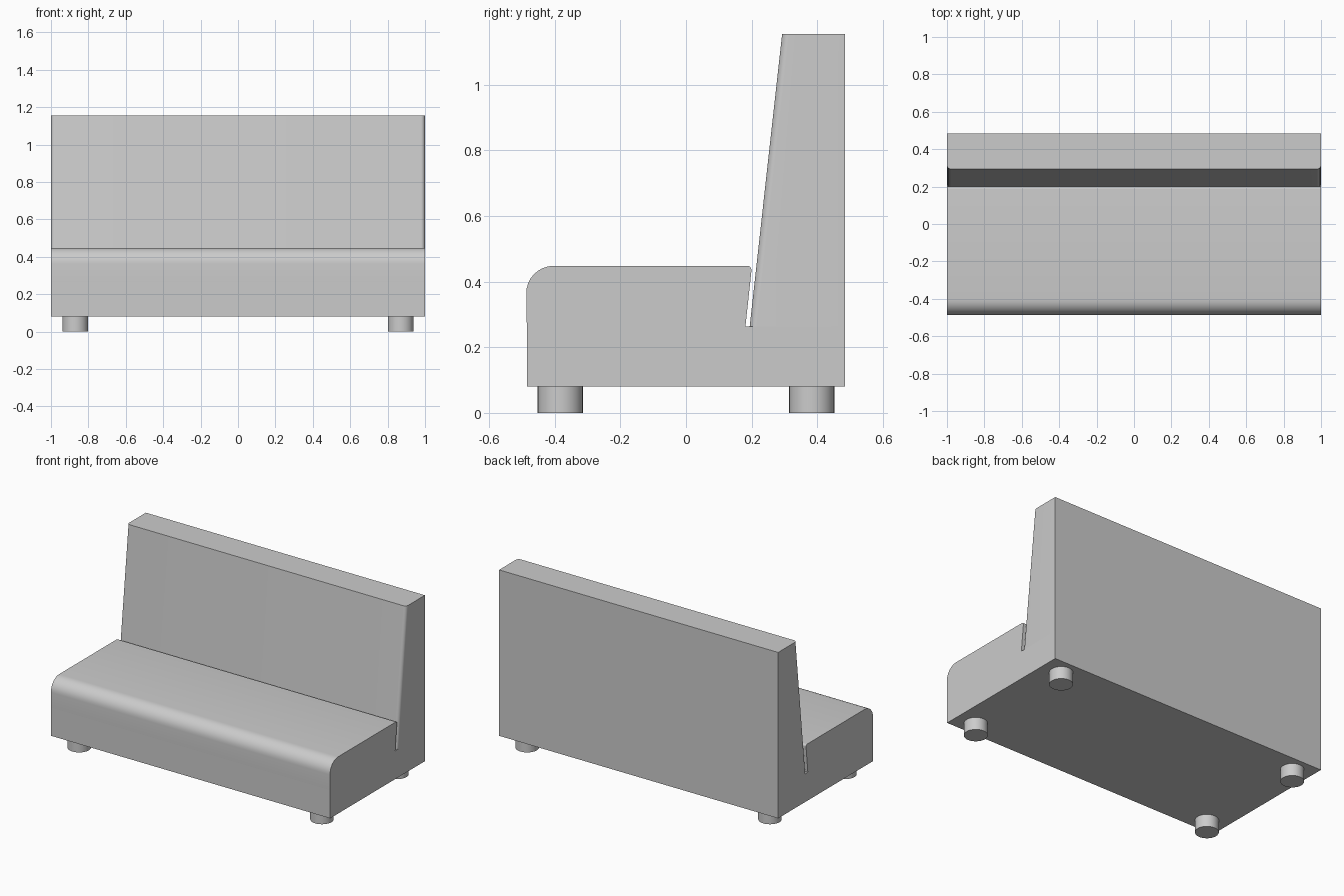
import bpy, bmesh, math

cube = bpy.data.objects.get("Cube")
if cube:
    bpy.data.objects.remove(cube, do_unlink=True)

GREY = (0.6, 0.6, 0.6, 1)
fabric = bpy.data.materials.new("light_grey")
fabric.use_nodes = True
fabric.diffuse_color = GREY
fabric.node_tree.nodes["Principled BSDF"].inputs["Base Color"].default_value = GREY

HALF = 1.0


def finish(obj):
    obj.data.materials.append(fabric)
    bpy.ops.object.select_all(action="DESELECT")
    obj.select_set(True)
    bpy.context.view_layer.objects.active = obj
    bpy.ops.object.shade_smooth_by_angle(angle=math.radians(35))


def extruded(name, profile, rounds):
    """Extrude a (y, z) profile across x; rounds is a list of (edge test, radius)."""
    bm = bmesh.new()
    face = bm.faces.new([bm.verts.new((-HALF, y, z)) for y, z in profile])
    new = bmesh.ops.extrude_face_region(bm, geom=[face])["geom"]
    for v in (g for g in new if isinstance(g, bmesh.types.BMVert)):
        v.co.x = HALF
    bmesh.ops.recalc_face_normals(bm, faces=bm.faces)
    for test, radius in rounds:
        edges = [e for e in bm.edges if test(e.verts[0].co, e.verts[1].co)]
        bmesh.ops.bevel(bm, geom=edges, offset=radius, segments=8,
                        profile=0.5, affect="EDGES")
    mesh = bpy.data.meshes.new(name)
    bm.to_mesh(mesh)
    bm.free()
    obj = bpy.data.objects.new(name, mesh)
    bpy.context.collection.objects.link(obj)
    finish(obj)


def across(a, b):
    return abs(a.x - b.x) > 1


# Base frame
extruded("base", [(-0.485, 0.08), (0.485, 0.08), (0.485, 0.263), (-0.485, 0.263)], [])

# Seat cushion: large round at the front, small one at the back
extruded("seat", [(-0.485, 0.263), (0.181, 0.263), (0.201, 0.448), (-0.488, 0.448)],
         [(lambda a, b: across(a, b) and a.z > 0.44 and a.y < 0, 0.085),
          (lambda a, b: across(a, b) and a.z > 0.44 and a.y > 0.19, 0.015)])

# Sloped backrest with rounded side edges on its front
extruded("backrest", [(0.194, 0.263), (0.485, 0.263), (0.485, 1.155), (0.293, 1.155)],
         [(lambda a, b: not across(a, b) and max(a.y, b.y) < 0.3, 0.022)])

# Round feet
for side, x in (("right", -0.87), ("left", 0.87)):
    for end, y in (("front", -0.383), ("back", 0.383)):
        bpy.ops.mesh.primitive_cylinder_add(vertices=32, radius=0.069, depth=0.08,
                                            location=(x, y, 0.04))
        foot = bpy.context.object
        foot.name = f"{end}_{side}_foot"
        finish(foot)
